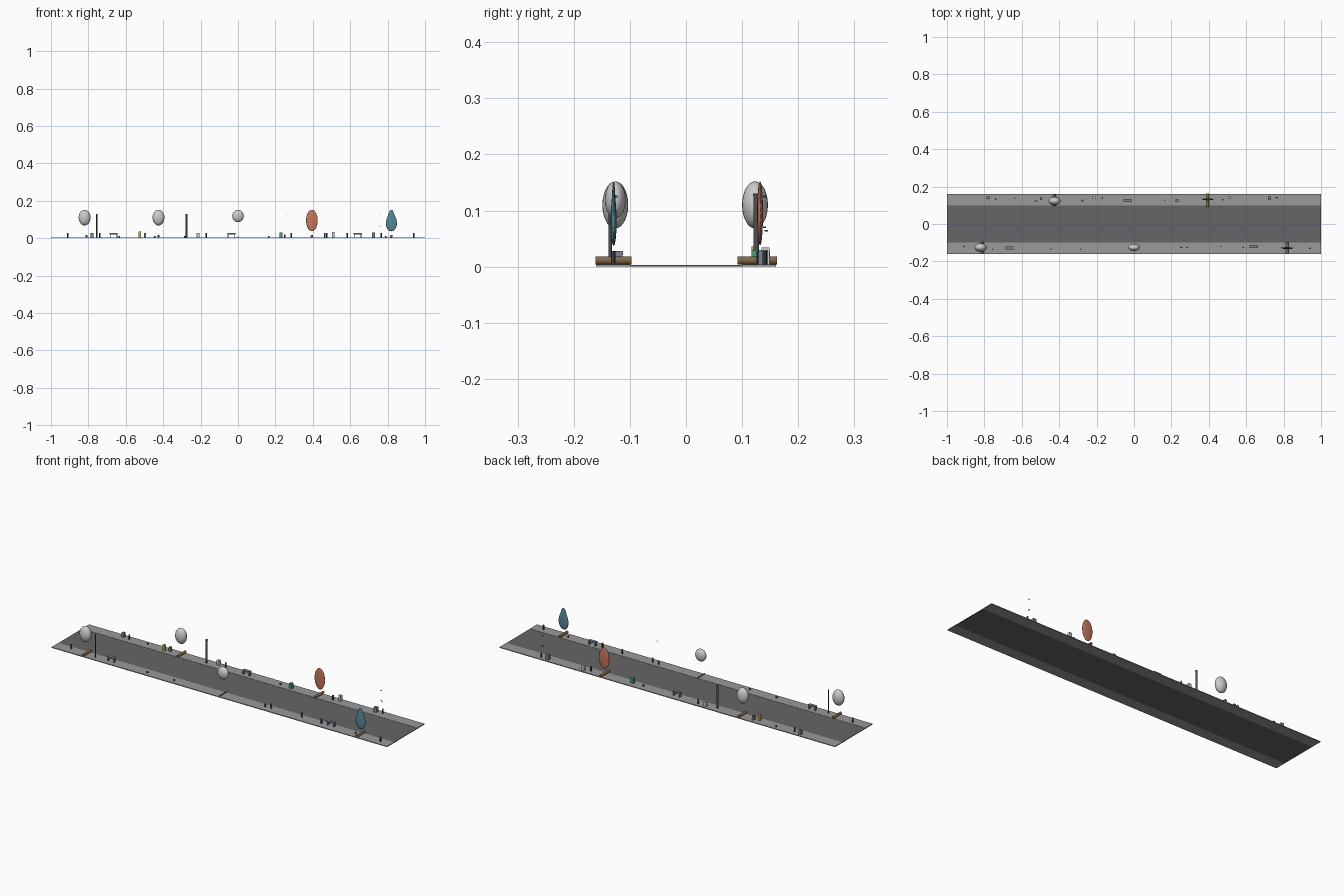
import bpy, bmesh, math

if "Cube" in bpy.data.objects:
    bpy.data.objects.remove(bpy.data.objects["Cube"])

def material(name, rgb):
    m = bpy.data.materials.new(name)
    m.diffuse_color = (*rgb, 1)
    m.use_nodes = True
    m.node_tree.nodes["Principled BSDF"].inputs["Base Color"].default_value = m.diffuse_color
    return m

ROAD = material("asphalt", (0.13, 0.13, 0.135))
PAVE = material("paving", (0.32, 0.32, 0.32))
WOOD = material("wood", (0.22, 0.14, 0.06))
RED = material("terracotta", (0.55, 0.18, 0.11))
BLUE = material("teal_blue", (0.09, 0.24, 0.30))
YELLOW = material("yellow", (0.6, 0.5, 0.05))
GREEN = material("green", (0.08, 0.32, 0.22))
SLATE = material("slate", (0.2, 0.23, 0.28))
DARK = material("dark_metal", (0.08, 0.08, 0.09))
TOP = 0.004

def finish(name, bm, mat=None, smooth=False):
    bmesh.ops.recalc_face_normals(bm, faces=bm.faces)
    me = bpy.data.meshes.new(name)
    bm.to_mesh(me)
    bm.free()
    for p in me.polygons:
        p.use_smooth = smooth
    if mat:
        me.materials.append(mat)
    ob = bpy.data.objects.new(name, me)
    bpy.context.collection.objects.link(ob)
    return ob

def box(name, x, y, z0, z1, sx, sy, mat=None):
    bm = bmesh.new()
    bmesh.ops.create_cube(bm, size=1)
    for v in bm.verts:
        v.co = (x + v.co.x * sx, y + v.co.y * sy, (z0 + z1) / 2 + v.co.z * (z1 - z0))
    return finish(name, bm, mat)

def post(name, x, y, z0, z1, r, mat=None, sides=12):
    bm = bmesh.new()
    bmesh.ops.create_cone(bm, cap_ends=True, segments=sides, radius1=r, radius2=r, depth=z1 - z0)
    bmesh.ops.translate(bm, verts=bm.verts, vec=(x, y, (z0 + z1) / 2))
    return finish(name, bm, mat)

def log(name, x, y, length, r, mat):
    ob = post(name, 0, 0, -length / 2, length / 2, r, mat)
    ob.rotation_euler.x = math.pi / 2
    ob.location = (x, y, TOP + r)

def lathe(name, x, y, profile, flat, mat=None, n=24):
    # profile of (radius, z), squashed in y; first and last points are poles
    bm = bmesh.new()
    bottom = bm.verts.new((x, y, profile[0][1]))
    top = bm.verts.new((x, y, profile[-1][1]))
    rings = [[bm.verts.new((x + r * math.cos(2 * math.pi * i / n),
                            y + r * flat * math.sin(2 * math.pi * i / n), z))
              for i in range(n)] for r, z in profile[1:-1]]
    for i in range(n):
        j = (i + 1) % n
        bm.faces.new((bottom, rings[0][j], rings[0][i]))
        bm.faces.new((top, rings[-1][i], rings[-1][j]))
        for a, b in zip(rings, rings[1:]):
            bm.faces.new((a[i], a[j], b[j], b[i]))
    return finish(name, bm, mat, True)

def oval(r, z0, z1, n=14):
    c, h = (z0 + z1) / 2, (z1 - z0) / 2
    return [(r * math.sin(math.pi * i / n), c - h * math.cos(math.pi * i / n)) for i in range(n + 1)]

# road and pavements
box("road", 0, 0, 0, 0.003, 2, 0.2, ROAD)
for s in (-1, 1):
    box("pavement", 0, s * 0.13, 0, TOP, 2, 0.06, PAVE)

# street sculptures: round, oval and teardrop forms above timber bases
lathe("round_form", -0.82, -0.126, oval(0.032, 0.068, 0.152), 0.72)
lathe("round_form", -0.425, 0.123, oval(0.032, 0.068, 0.152), 0.72)
lathe("round_form", 0.0, -0.126, oval(0.031, 0.086, 0.152), 0.6)
lathe("oval_form", 0.395, 0.132, oval(0.031, 0.038, 0.152), 0.17, RED)
lathe("teardrop_form", 0.82, -0.129,
      [(0, 0.037), (0.012, 0.04), (0.022, 0.05), (0.028, 0.065), (0.03, 0.082), (0.026, 0.102),
       (0.018, 0.122), (0.013, 0.138), (0.008, 0.148), (0, 0.152)], 0.18, BLUE)
for x, y, length, r in ((-0.81, -0.129, 0.064, 0.007), (-0.425, 0.127, 0.064, 0.007),
                        (0.0, -0.129, 0.06, 0.003), (0.395, 0.127, 0.071, 0.007),
                        (0.82, -0.129, 0.064, 0.007)):
    log("timber_base", x, y, length, r, WOOD)

# tall posts
post("lamp_post", -0.275, 0.125, TOP, 0.128, 0.005, DARK)
post("lamp_cap", -0.275, 0.125, 0.126, 0.13, 0.006, DARK)
post("thin_post", -0.755, -0.135, TOP, 0.13, 0.003, DARK)

# small fittings hanging in the air
for x, y, z in ((0.755, 0.14, 0.125), (0.76, 0.143, 0.064), (0.755, 0.14, 0.07), (0.26, -0.125, 0.125)):
    box("small_fitting", x, y, z - 0.0015, z + 0.0015, 0.003, 0.006, DARK)

# benches: a seat on two end legs
for x, y in ((-0.665, -0.127), (0.64, -0.12), (-0.035, 0.125)):
    box("bench_seat", x, y, 0.021, 0.028, 0.044, 0.016, SLATE)
    for s in (-1, 1):
        box("bench_leg", x + s * 0.018, y, TOP, 0.021, 0.004, 0.014, SLATE)

# bins, planters and cabinets
for name, x, y, z1, w, mat in (
        ("cabinet", -0.78, 0.14, 0.027, 0.015, SLATE), ("yellow_bin", -0.525, 0.123, 0.036, 0.012, YELLOW),
        ("blue_bin", -0.497, 0.135, 0.027, 0.012, SLATE), ("planter", -0.215, 0.142, 0.028, 0.016, None),
        ("green_bin", 0.23, 0.125, 0.03, 0.016, GREEN), ("planter", 0.51, 0.142, 0.034, 0.014, None),
        ("cabinet", 0.725, 0.138, 0.03, 0.017, SLATE)):
    box(name, x, y, TOP, z1, w, w, mat)

# bollards
for x, y, z1 in ((-0.74, 0.132, 0.028), (-0.635, 0.138, 0.012), (-0.17, 0.14, 0.028), (0.165, 0.126, 0.012),
                 (0.475, 0.13, 0.028), (0.765, 0.14, 0.028), (-0.91, -0.12, 0.028), (-0.445, -0.135, 0.012),
                 (-0.285, -0.135, 0.012), (0.25, -0.125, 0.02), (0.285, -0.125, 0.028), (0.465, -0.12, 0.028),
                 (0.585, -0.125, 0.028), (0.79, -0.125, 0.012), (0.94, -0.13, 0.028)):
    post("bollard", x, y, TOP, z1, 0.004, DARK, 8)
